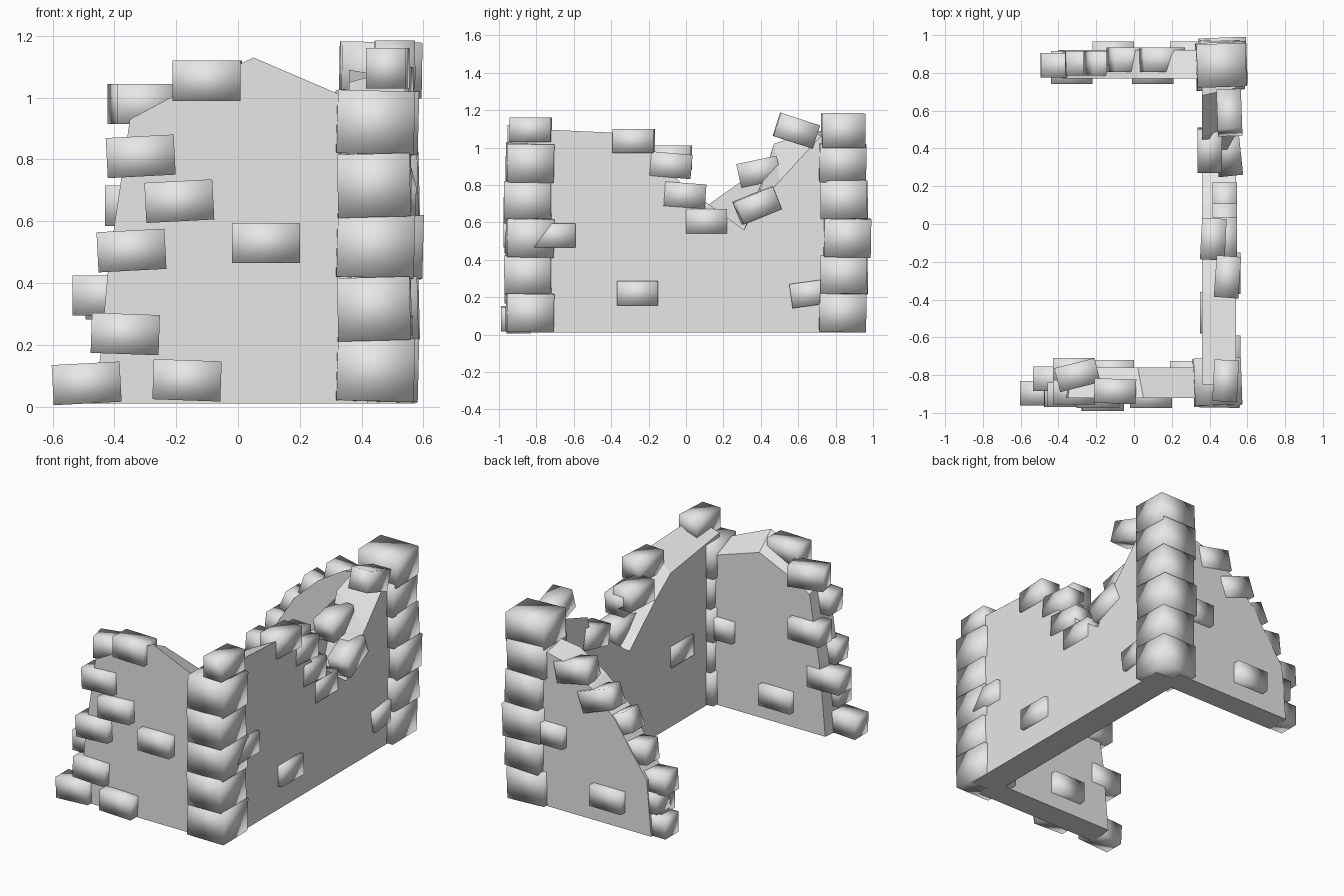
import bpy, bmesh
from math import radians
from mathutils import Matrix, Vector, Euler

if "Cube" in bpy.data.objects:
    bpy.data.objects.remove(bpy.data.objects["Cube"], do_unlink=True)

GREY = (0.8, 0.8, 0.8, 1)
stone_grey = bpy.data.materials.new("stone_grey")
stone_grey.use_nodes = True
stone_grey.diffuse_color = GREY
stone_grey.node_tree.nodes["Principled BSDF"].inputs["Base Color"].default_value = GREY


def finish(name, bm, smooth):
    bmesh.ops.recalc_face_normals(bm, faces=bm.faces)
    mesh = bpy.data.meshes.new(name)
    bm.to_mesh(mesh)
    bm.free()
    mesh.materials.append(stone_grey)
    for poly in mesh.polygons:
        poly.use_smooth = smooth
    ob = bpy.data.objects.new(name, mesh)
    bpy.context.collection.objects.link(ob)
    return ob


def wall(name, outer, inner, place):
    """Slab whose broken edge differs on its two sides; place maps (u, z, side) to 3D."""
    bm = bmesh.new()
    a = [bm.verts.new(place(u, z, 0)) for u, z in outer]
    b = [bm.verts.new(place(u, z, 1)) for u, z in inner]
    faces = [bm.faces.new(a), bm.faces.new(b[::-1])]
    for i in range(len(a)):
        j = (i + 1) % len(a)
        bm.faces.new((a[j], a[i], b[i], b[j]))
    bmesh.ops.triangulate(bm, faces=faces)
    return finish(name, bm, False)


def stone(name, centre, size, tilt=(0, 0, 0)):
    bm = bmesh.new()
    rot = Euler([radians(t) for t in tilt]).to_matrix().to_4x4()
    bmesh.ops.create_cube(bm, size=1, matrix=Matrix.Translation(Vector(centre)) @ rot
                          @ Matrix.Diagonal((*size, 1)))
    return finish(name, bm, True)


# Broken walls
wall("front_wall",
     [(-.46, .01), (.42, .01), (.42, .97), (.33, 1.01), (.05, 1.13), (-.2, 1.01), (-.35, .93), (-.42, .45)],
     [(-.44, .01), (.42, .01), (.42, .92), (.33, .95), (.02, 1.05), (-.2, .95), (-.33, .88), (-.4, .45)],
     lambda u, z, s: (u, -.92 + .16 * s, z))
wall("long_wall",
     [(-.85, .01), (.85, .01), (.85, 1.08), (.72, 1.06), (.5, .82), (.37, .68), (.31, .56),
      (.1, .66), (-.02, .8), (-.19, 1.0), (-.4, 1.08), (-.85, 1.1)],
     [(-.85, .01), (.85, .01), (.85, 1.08), (.68, 1.09), (.47, 1.02), (.4, .8), (.31, .54),
      (.1, .6), (-.03, .71), (-.2, .86), (-.36, .98), (-.85, 1.05)],
     lambda u, z, s: (.54 - .18 * s, u, z))
wall("back_wall",
     [(-.4, .01), (.42, .01), (.42, 1.0), (.2, .95), (.02, .84), (-.15, .68), (-.27, .5), (-.37, .36)],
     [(-.4, .01), (.42, .01), (.42, 1.02), (.2, .99), (.02, .88), (-.15, .72), (-.27, .53), (-.37, .38)],
     lambda u, z, s: (u, .92 - .15 * s, z))

# Corner pillars: stacked blocks, alternately shifted and tilted
for side, name in ((-1, "front"), (1, "back")):
    for i in range(5):
        odd = i % 2
        x = .442 if side < 0 else .455 + .012 * odd
        y = side * (.835 + .01 * odd)
        if (side, i) == (1, 2):
            x, y = .47, .86
        stone(f"{name}_pillar_block_{i + 1}", (x, y, .118 + .2 * i),
              (.25 - .015 * odd, .25, .205), (2 * (odd - .5), 1.5 - 3 * odd, 2 - 3 * odd))
stone("front_pillar_cap", (.485, -.83, 1.095), (.13, .22, .13), (0, 0, -3))
stone("back_pillar_cap", (.462, .84, 1.09), (.26, .23, .18), (0, 1, 2))

# Small stones running along x: (x, y, z, tilt in face, turn about z)
ALONG_X = {
    "front_wall_stone": [
        (-.49, -.895, .075, -3, 0), (-.165, -.925, .085, 2, 0), (-.365, -.905, .235, 2, 0),
        (-.345, -.905, .505, -3, 0), (-.19, -.91, .665, -3, 0), (-.315, -.89, .81, -3, 0),
        (.09, -.91, .53, 0, 0), (-.1, -.885, 1.055, 0, -2), (-.3, -.8, .98, 0, 14)],
    "front_wall_inner_stone": [
        (-.425, -.82, .36, 0, 0), (-.32, -.775, .65, 0, 0),
        (-.11, -.785, .17, 0, 0), (.3, -.79, .5, 0, 0)],
    "back_wall_stone": [
        (.3, .9, .48, 0, 0), (.15, .87, .9, 12, 0), (-.02, .87, .77, 20, 0),
        (-.14, .85, .64, 25, 0), (-.25, .85, .5, 6, 0), (-.38, .84, .34, 4, 0),
        (-.33, .85, .22, 0, 0), (-.38, .84, .075, 0, 0), (-.11, .9, .18, 0, 0)],
    "back_wall_inner_stone": [(.1, .805, .5, 0, 0), (-.33, .805, .2, 0, 0)],
}
for name, rows in ALONG_X.items():
    for i, (x, y, z, tilt, turn) in enumerate(rows):
        stone(f"{name}_{i + 1}", (x, y, z), (.22, .13, .13), (0, tilt, turn))

# Small stones running along y
ALONG_Y = [
    (.495, -.28, 1.035, 0, -4), (.48, -.08, .905, -5, 0), (.42, -.08, .945, 0, -3),
    (.48, -.005, .745, -4, 0), (.48, .11, .605, 0, 0), (.5, -.26, .22, 0, 0),
    (.5, -.7, .53, 0, 0), (.5, .67, .22, 8, 0), (.4, .39, .87, 12, 0),
    (.5, .38, .69, 22, 6), (.505, .59, 1.09, -18, 2), (.415, -.47, .45, 0, 0)]
for i, (x, y, z, tilt, turn) in enumerate(ALONG_Y):
    stone(f"long_wall_stone_{i + 1}", (x, y, z), (.13, .22, .13), (tilt, 0, turn))
